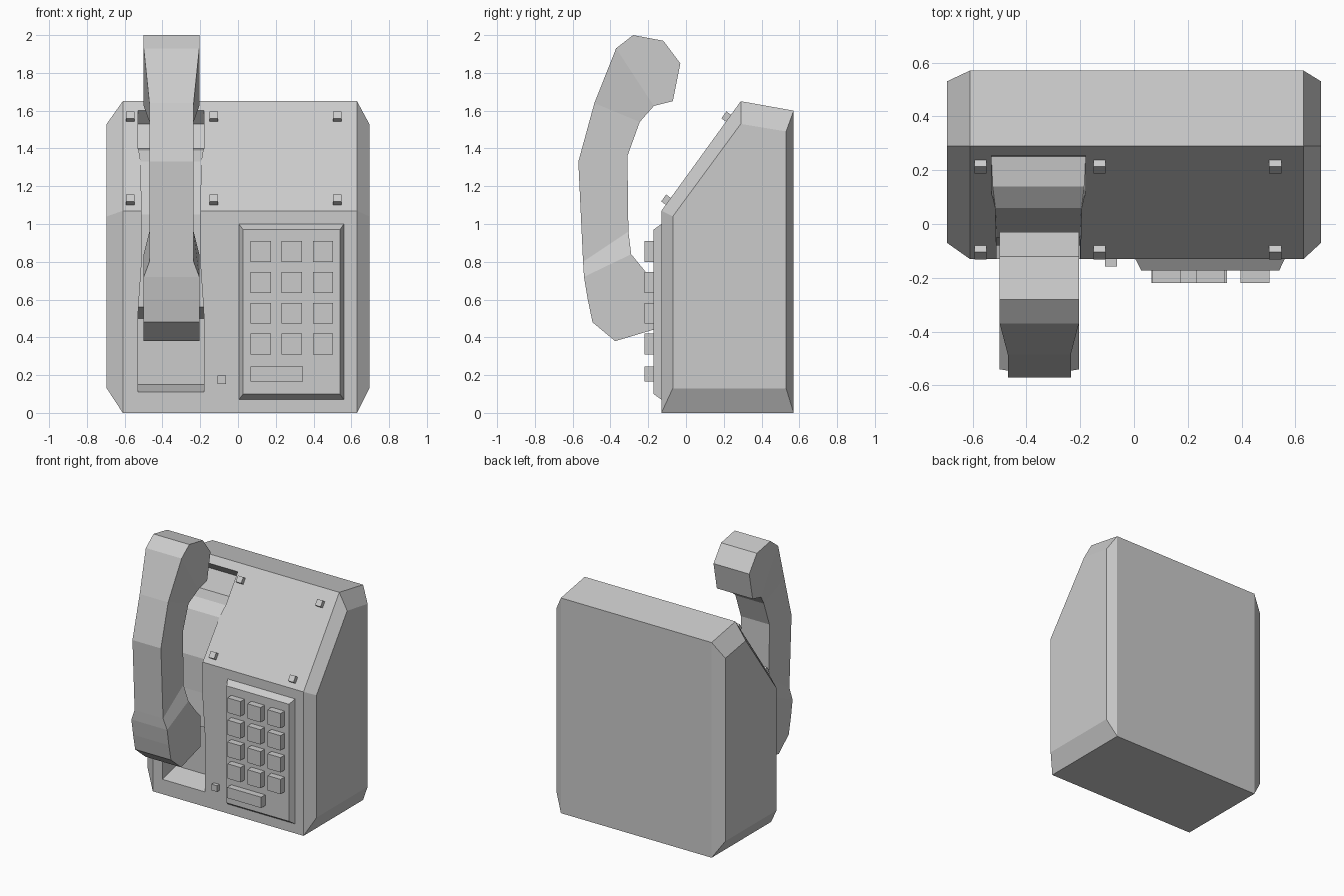
import bpy, bmesh, math
from mathutils import Matrix

if "Cube" in bpy.data.objects:
    bpy.data.objects.remove(bpy.data.objects["Cube"])


def finish(bm, name):
    bmesh.ops.recalc_face_normals(bm, faces=bm.faces)
    me = bpy.data.meshes.new(name)
    bm.to_mesh(me)
    bm.free()
    ob = bpy.data.objects.new(name, me)
    bpy.context.collection.objects.link(ob)
    return ob


def loft(name, rings):
    """Skin equal-length closed rings and cap both ends."""
    bm = bmesh.new()
    rows = [[bm.verts.new(p) for p in r] for r in rings]
    n = len(rows[0])
    for a, b in zip(rows, rows[1:]):
        for i in range(n):
            j = (i + 1) % n
            bm.faces.new((a[i], a[j], b[j], b[i]))
    bm.faces.new(rows[0])
    bm.faces.new(rows[-1])
    return finish(bm, name)


def bar(name, cx, stations):
    """Rectangular bar from (outer yz, inner yz, half width) stations."""
    return loft(name, [[(cx - w, *o), (cx + w, *o), (cx + w, *i), (cx - w, *i)]
                       for o, i, w in stations])


def box(name, loc, size, tilt=0):
    bm = bmesh.new()
    bmesh.ops.create_cube(bm, size=1, matrix=Matrix.Translation(loc)
                          @ Matrix.Rotation(tilt, 4, 'X') @ Matrix.Diagonal((*size, 1)))
    return finish(bm, name)


# Housing: wedge profile with chamfered sides
core = [(-.13, 0), (-.13, 1.07), (.29, 1.65), (.57, 1.60), (.57, 0)]
side = [(-.07, .13), (-.07, 1.04), (.29, 1.53), (.53, 1.49), (.53, .13)]
housing = loft("housing", [[(x, y, z) for y, z in p] for x, p in
                           ((-.695, side), (-.61, core), (.63, core), (.695, side))])

# Cradle recess: pockets for both handset ends with a raised rest between
recess = [(-.13, .11, .175), (.03, .15, .175), (.03, .50, .175), (-.08, .56, .172),
          (-.06, .80, .155), (-.05, 1.05, .155), (.06, 1.33, .160), (.14, 1.39, .170),
          (.25, 1.40, .175), (.32, 1.53, .175), (.25, 1.605, .175)]
cutter = bar("recess_cutter", -.355, [((-.35, z), (y, z), w) for y, z, w in recess])
cutter.hide_render = True
mod = housing.modifiers.new("recess", 'BOOLEAN')
mod.operation = 'DIFFERENCE'
mod.solver = 'EXACT'
mod.object = cutter
dg = bpy.context.evaluated_depsgraph_get()
cut_mesh = bpy.data.meshes.new_from_object(housing.evaluated_get(dg))
housing.modifiers.clear()
housing.data = cut_mesh
bpy.data.objects.remove(cutter)

# Handset: wide ends, narrow grip
bar("handset", -.352, [
    ((-.375, .38), (-.15, .447), .147),
    ((-.495, .48), (-.15, .68), .147),
    ((-.52, .60), (-.20, .73), .147),
    ((-.54, .72), (-.29, .84), .147),
    ((-.545, .80), (-.305, .96), .117),
    ((-.57, 1.33), (-.31, 1.36), .117),
    ((-.485, 1.64), (-.245, 1.54), .117),
    ((-.37, 1.93), (-.17, 1.625), .147),
    ((-.28, 2.0), (-.07, 1.65), .147),
    ((-.12, 1.97), (-.03, 1.85), .147)])

# Keypad plate with bevelled rim
loft("keypad_plate", [[(x0, y, z0), (x1, y, z0), (x1, y, z1), (x0, y, z1)]
                      for y, x0, x1, z0, z1 in ((-.12, .005, .56, .07, 1.0),
                                                (-.13, .005, .56, .07, 1.0),
                                                (-.172, .027, .54, .10, .97))])

# Keys and bottom bar
for z in (.365, .527, .69, .855):
    for x in (.12, .285, .45):
        box("key", (x, -.193, z), (.108, .054, .11))
box("bar_key", (.205, -.193, .205), (.28, .054, .08))

# Small button beside the recess
box("small_button", (-.085, -.14, .175), (.045, .035, .045))

# Bolts on the sloped panel
slope = math.atan2(.42, .58)
for z in (1.12, 1.56):
    y = -.13 + (z - 1.07) * .42 / .58
    for x in (-.57, -.128, .525):
        box("bolt", (x, y, z), (.045, .06, .045), -slope)
